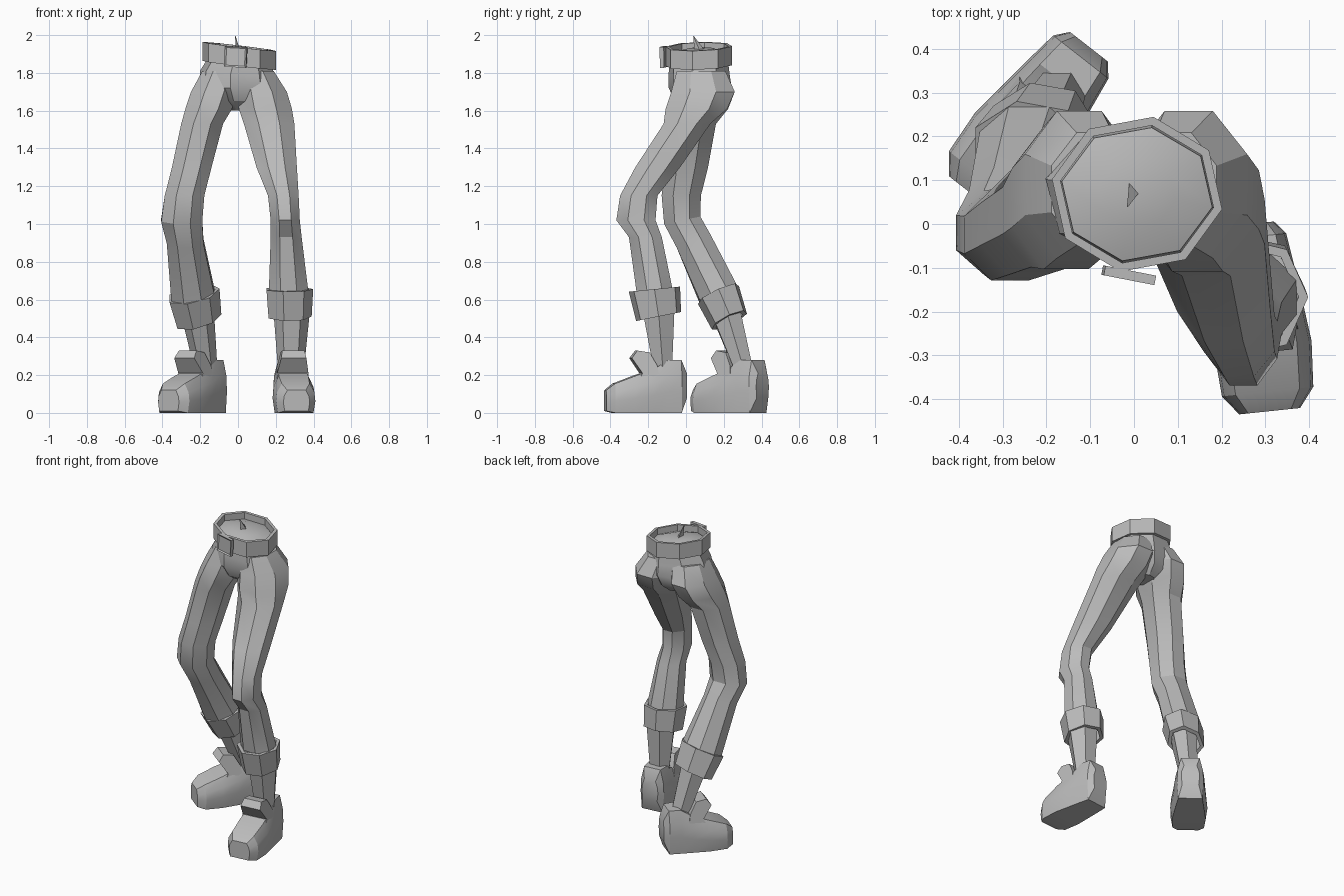
import bpy
import bmesh
import math
from mathutils import Matrix, Vector

default_cube = bpy.data.objects.get("Cube")
if default_cube:
    bpy.data.objects.remove(default_cube, do_unlink=True)

# One plain grey for everything
grey = bpy.data.materials.new("plain_grey")
grey.use_nodes = True
grey_colour = (0.5, 0.5, 0.5, 1)
grey.diffuse_color = grey_colour
for node in grey.node_tree.nodes:
    if node.type == "BSDF_PRINCIPLED":
        node.inputs["Base Color"].default_value = grey_colour
        node.inputs["Roughness"].default_value = 0.8


def finish(name, bm, matrix=None):
    """Turn a bmesh into a named, shaded object."""
    if matrix is not None:
        bmesh.ops.transform(bm, matrix=matrix, verts=bm.verts)
    bmesh.ops.recalc_face_normals(bm, faces=bm.faces)
    mesh = bpy.data.meshes.new(name)
    bm.to_mesh(mesh)
    bm.free()
    mesh.materials.append(grey)
    obj = bpy.data.objects.new(name, mesh)
    bpy.context.collection.objects.link(obj)
    bpy.ops.object.select_all(action="DESELECT")
    obj.select_set(True)
    bpy.context.view_layer.objects.active = obj
    bpy.ops.object.shade_smooth_by_angle(angle=math.radians(28))
    return obj


def ring(cx, cy, z, rx, ry, slope_x=0, slope_y=0, sides=8, phase=0, swell=1):
    """Elliptical polygon ring whose plane may slope in x and y."""
    points = []
    for i in range(sides):
        a = math.radians(phase) + math.tau * i / sides
        dx, dy = swell * rx * math.cos(a), swell * ry * math.sin(a)
        points.append(Vector((cx + dx, cy + dy, z + slope_x * dx + slope_y * dy)))
    return points


def loft(name, rings, closed=False, matrix=None):
    """Skin a list of rings; a closed loft joins last to first, otherwise ends are capped."""
    bm = bmesh.new()
    loops = [[bm.verts.new(p) for p in points] for points in rings]
    pairs = list(zip(loops, loops[1:]))
    if closed:
        pairs.append((loops[-1], loops[0]))
    for low, high in pairs:
        for i in range(len(low)):
            j = (i + 1) % len(low)
            bm.faces.new((low[i], low[j], high[j], high[i]))
    if not closed:
        bm.faces.new(loops[0])
        bm.faces.new(loops[-1])
    return finish(name, bm, matrix)


def band(name, bottom, top, wall, **shape):
    """Hollow band between two rings."""
    def thinner(r):
        return (*r[:3], r[3] - wall, r[4] - wall, *r[5:])
    rings = [bottom, top, thinner(top), thinner(bottom)]
    return loft(name, [ring(*r, **shape) for r in rings], closed=True)


def shoe(side, heel, yaw):
    """Chunky shoe lofted from heel to toe, plus an upright tongue."""
    place = Matrix.Translation((*heel, 0)) @ Matrix.Rotation(math.radians(yaw), 4, "Z")
    # distance from heel, half width, sole height, top height
    stations = [
        (0, .055, .08, .21), (.03, .08, 0, .28), (.10, .09, 0, .28),
        (.18, .1, 0, .23), (.28, .112, 0, .195), (.385, .105, 0, .155), (.43, .07, .01, .12),
    ]
    outline = [(-.9, 0), (-1, .4), (-.95, .7), (-.7, 1), (.7, 1), (.95, .7), (1, .4), (.9, 0)]
    sections = [
        [Vector((w * u, -d, low + (top - low) * v)) for u, v in outline]
        for d, w, low, top in stations
    ]
    loft(side + "_shoe", sections, matrix=place)
    # tongue narrows towards its tip
    profile = [(.15, .19), (.26, .17), (.24, .21), (.295, .29), (.265, .33), (.20, .32), (.16, .25)]
    slabs = [
        [Vector((s * (.085 - .2 * max(z - .2, 0)), -d, z)) for d, z in profile]
        for s in (-1, 1)
    ]
    loft(side + "_shoe_tongue", slabs, matrix=place)


# Pelvis with a slightly domed waist
pelvis = [
    (0, .09, 1.60, .06, .07), (0, .08, 1.65, .12, .14), (0, .075, 1.72, .21, .17),
    (0, .07, 1.79, .205, .165, -.1, 0), (.007, .068, 1.84, .18, .16, -.12, .03),
    (.007, .068, 1.90, .175, .155, -.12, .03), (.007, .07, 1.925, .09, .08, -.12, .03),
]
loft("pelvis", [ring(*r, phase=-11) for r in pelvis])

# Belt and buckle
band("belt", (.007, .068, 1.84, .198, .18, -.12, .03),
     (.007, .068, 1.94, .198, .18, -.12, .03), .02, phase=-11)

bm = bmesh.new()
bmesh.ops.create_cube(bm, size=1)
bmesh.ops.scale(bm, vec=(.118, .022, .11), verts=bm.verts)
front = [f for f in bm.faces if f.normal.y < -.9]
bmesh.ops.inset_region(bm, faces=front, thickness=.012, depth=-.006)
tilt = Matrix.Rotation(math.radians(-11), 4, "Z") @ Matrix.Rotation(math.radians(3), 4, "Y")
finish("buckle", bm, Matrix.Translation((-.012, -.117, 1.885)) @ tilt)

# Small pointed fold of cloth at the waist
loft("waist_fold", [ring(.0, .08, 1.90, .018, .04, sides=3),
                    ring(-.015, .04, 1.995, .002, .002, sides=3)])

# Trouser legs, from hip down to cuff
left_leg = [
    (.09, .08, 1.81, .10, .13), (.125, .09, 1.70, .135, .17), (.145, .055, 1.61, .142, .165),
    (.165, .005, 1.53, .135, .125), (.205, -.15, 1.30, .108, .12),
    (.24, -.25, 1.15, .082, .1), (.25, -.265, 1.02, .078, .105),
    (.255, -.215, .93, .083, .088), (.268, -.165, .64, .106, .098),
]
right_leg = [
    (-.09, .08, 1.81, .10, .13), (-.125, .09, 1.70, .125, .17), (-.155, .06, 1.61, .125, .165),
    (-.19, .03, 1.53, .112, .13), (-.245, .0, 1.30, .106, .118),
    (-.283, -.025, 1.15, .106, .105), (-.298, -.02, 1.02, .11, .097, 0, .2),
    (-.28, .04, .91, .098, .09, 0, .4), (-.24, .17, .63, .114, .098, .2, .44),
]
for name, rings in (("left_trouser_leg", left_leg), ("right_trouser_leg", right_leg)):
    loft(name, [ring(*r, phase=22.5, swell=1.07) for r in rings])

# Turned-up cuffs
band("left_cuff", (.27, -.145, .51, .12, .122, 0, .2),
     (.268, -.167, .655, .13, .139, 0, .1), .022, sides=7)
band("right_cuff", (-.21, .23, .49, .122, .095, .25, .45),
     (-.237, .172, .63, .139, .111, .2, .44), .022, sides=7)

# Ankles
ankles = {
    "left_ankle": [(.28, -.12, .2, .066, .052), (.285, -.15, .6, .102, .105)],
    "right_ankle": [(-.165, .315, .2, .058, .054), (-.22, .2, .57, .09, .085, .2, .4)],
}
for name, rings in ankles.items():
    loft(name, [ring(*r, sides=6) for r in rings])

# Shoes
shoe("left", (.265, 0), 6)
shoe("right", (-.103, .405), -38)
